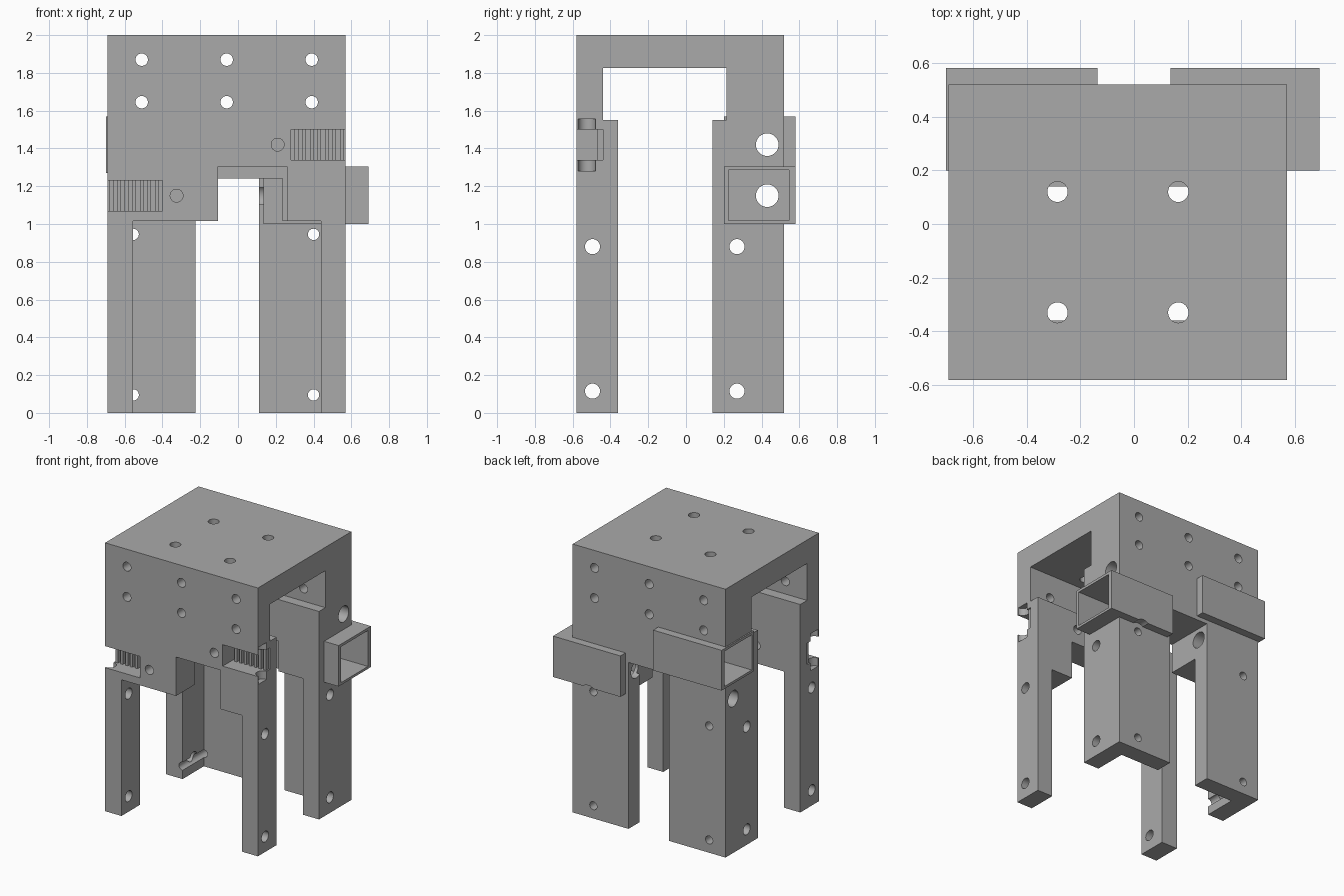
import bpy, bmesh
from mathutils import Matrix, Vector

if "Cube" in bpy.data.objects:
    bpy.data.objects.remove(bpy.data.objects["Cube"], do_unlink=True)

grey = bpy.data.materials.new("plain grey")
grey.use_nodes = True
colour = (0.4, 0.4, 0.4, 1)
grey.diffuse_color = colour
grey.node_tree.nodes["Principled BSDF"].inputs["Base Color"].default_value = colour


def make(name, bm):
    bmesh.ops.recalc_face_normals(bm, faces=bm.faces)
    mesh = bpy.data.meshes.new(name)
    bm.to_mesh(mesh)
    bm.free()
    mesh.materials.append(grey)
    obj = bpy.data.objects.new(name, mesh)
    bpy.context.collection.objects.link(obj)
    return obj


def box(x, y, z):
    bm = bmesh.new()
    lo, hi = Vector((x[0], y[0], z[0])), Vector((x[1], y[1], z[1]))
    scale = Matrix.Diagonal((*(hi - lo), 1))
    bmesh.ops.create_cube(bm, size=1, matrix=Matrix.Translation((lo + hi) / 2) @ scale)
    return make("helper_box", bm)


def rod(start, end, radius):
    a, b = Vector(start), Vector(end)
    bm = bmesh.new()
    turn = (b - a).to_track_quat("Z", "Y").to_matrix().to_4x4()
    bmesh.ops.create_cone(bm, cap_ends=True, segments=32, radius1=radius, radius2=radius,
                          depth=(b - a).length, matrix=Matrix.Translation((a + b) / 2) @ turn)
    return make("helper_rod", bm)


def combine(tool, operation="DIFFERENCE"):
    """Apply one boolean to the body and discard the tool."""
    tool.hide_render = True
    mod = body.modifiers.new("shape", "BOOLEAN")
    mod.operation, mod.solver, mod.object = operation, "EXACT", tool
    bpy.context.view_layer.update()
    graph = bpy.context.evaluated_depsgraph_get()
    mesh = bpy.data.meshes.new_from_object(body.evaluated_get(graph))
    body.modifiers.clear()
    body.data = mesh
    bpy.data.objects.remove(tool, do_unlink=True)


LEFT, RIGHT, FRONT, BACK = -0.69, 0.57, -0.58, 0.52

# Bridge-shaped side profile, extruded across the full width
profile = [(FRONT, 0), (-0.36, 0), (-0.36, 1.55), (-0.44, 1.55), (-0.44, 1.825),
           (0.215, 1.825), (0.215, 1.55), (0.14, 1.55), (0.14, 0), (BACK, 0),
           (BACK, 2), (FRONT, 2)]
bm = bmesh.new()
face = bm.faces.new([bm.verts.new((LEFT, y, z)) for y, z in profile])
side = bmesh.ops.extrude_face_region(bm, geom=[face])["geom"]
bmesh.ops.translate(bm, vec=(RIGHT - LEFT, 0, 0),
                    verts=[v for v in side if isinstance(v, bmesh.types.BMVert)])
body = make("carriage_body", bm)

# Gap between front legs, with the raised notch in the apron
combine(box((-0.555, 0.44), (-0.7, -0.2), (-0.1, 1.015)))
combine(box((-0.105, 0.26), (-0.7, -0.2), (-0.1, 1.305)))
# Angle-section rear legs and the opening between them
combine(box((-0.555, 0.44), (0.05, 0.39), (-0.1, 1.015)))
combine(box((-0.225, 0.235), (0.05, 0.39), (-0.1, 1.24)))
combine(box((-0.225, 0.11), (0.05, 0.7), (-0.1, 1.24)))

# Rectangular sockets at the rear, each open on its outer side
for inner, outer, z0, z1 in ((0.135, 0.69, 1.0, 1.305), (-0.135, -0.7, 1.27, 1.57)):
    s = 1 if outer > 0 else -1
    combine(box(sorted((inner, outer)), (0.2, 0.58), (z0, z1)), "UNION")
    combine(box(sorted((inner + s * 0.025, outer + s * 0.1)), (0.225, 0.545),
                (z0 + 0.018, z1 - 0.02)))

# Long guide-rod bores
for z in (1.42, 1.15):
    combine(rod((-1, 0.43, z), (1, 0.43, z), 0.06))
# Screw holes through leg sides
for y in (-0.495, 0.27):
    for z in (0.88, 0.115):
        combine(rod((-1, y, z), (1, y, z), 0.04))
# Screw holes through rear legs, with head clearance under the socket
for x in (-0.555, 0.40):
    for z in (0.945, 0.095):
        combine(rod((x, 0.05, z), (x, 1, z), 0.03))
combine(rod((0.40, BACK, 0.945), (0.40, 0.7, 0.945), 0.07))
# Mounting holes through front and rear walls
for x in (-0.51, -0.06, 0.39):
    for z in (1.87, 1.645):
        combine(rod((x, -1, z), (x, 1, z), 0.033))
# Mounting holes in the top plate
for x in (-0.285, 0.165):
    for y in (0.12, -0.33):
        combine(rod((x, y, 1.7), (x, y, 2.1), 0.038))

# Toothed belt clamps in the front face
for edge, s, z0, bolt in ((RIGHT, -1, 1.34, 0.21), (LEFT, 1, 1.07, -0.325)):
    z1 = z0 + 0.16
    combine(rod((edge, -0.525, z0 - 0.06), (edge, -0.525, z1 + 0.055), 0.046))
    combine(box(sorted((edge - s * 0.1, edge + s * 0.29)), (-0.7, -0.44), (z0, z1)))
    combine(rod((bolt, -1, z0 + 0.08), (bolt, -0.3, z0 + 0.08), 0.034))
    for i in range(7):
        x = edge + s * (0.01 + 0.04 * i)
        combine(box(sorted((x, x + s * 0.02)), (-0.47, -0.43), (z0 - 0.01, z1 + 0.01)), "UNION")

# Smooth bores, crisp edges
bpy.ops.object.select_all(action="DESELECT")
body.select_set(True)
bpy.context.view_layer.objects.active = body
bpy.ops.object.shade_smooth_by_angle(angle=0.5)
